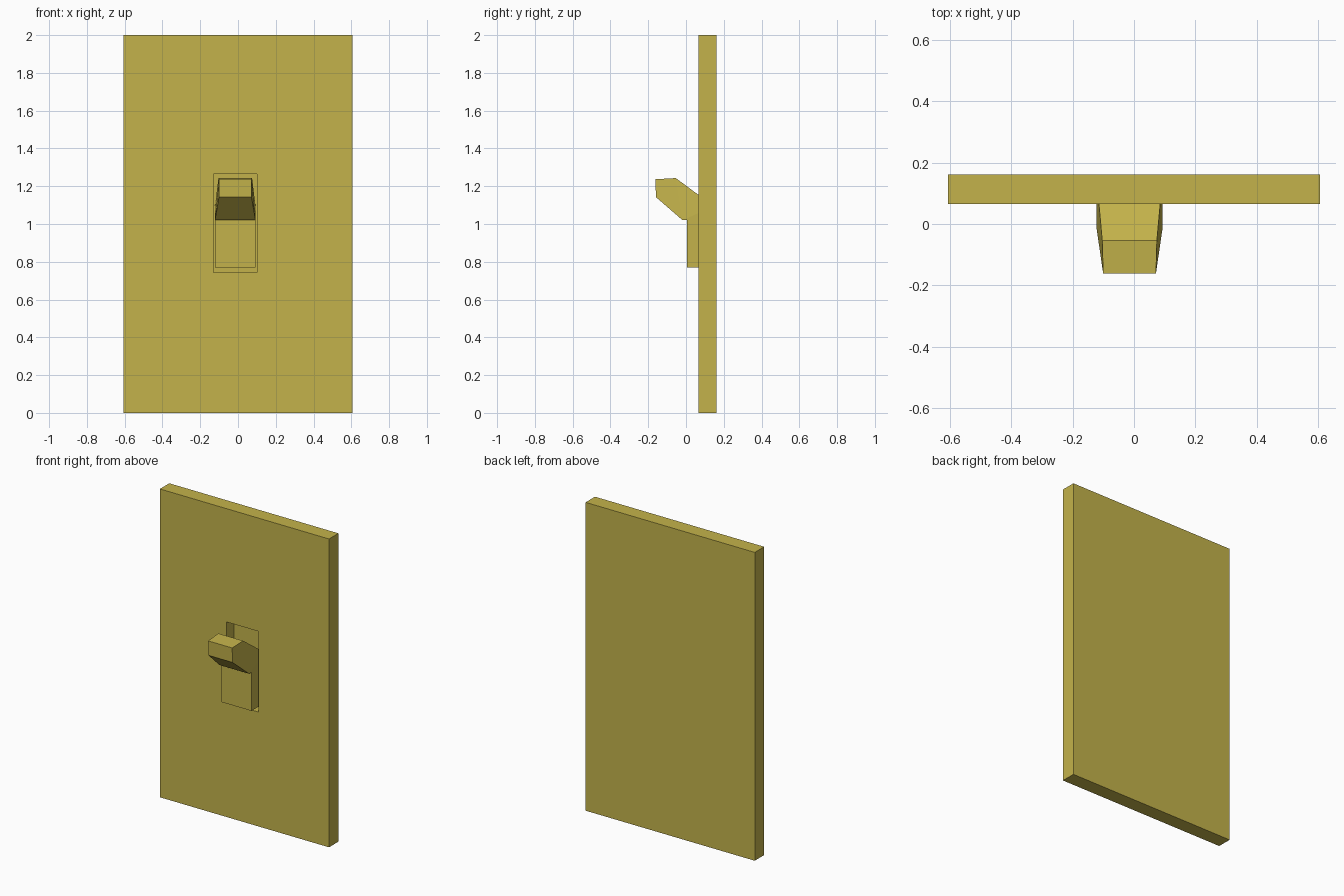
import bpy, bmesh

if "Cube" in bpy.data.objects:
    bpy.data.objects.remove(bpy.data.objects["Cube"])

CX = -0.0145            # toggle and slot sit slightly left of centre
FRONT, BACK, FLOOR = 0.066, 0.162, 0.146

mat = bpy.data.materials.new("brass")
mat.diffuse_color = (0.55, 0.45, 0.07, 1)
mat.use_nodes = True
mat.node_tree.nodes["Principled BSDF"].inputs["Base Color"].default_value = mat.diffuse_color


def finish(bm, name):
    bmesh.ops.recalc_face_normals(bm, faces=bm.faces[:])
    mesh = bpy.data.meshes.new(name)
    bm.to_mesh(mesh)
    bm.free()
    mesh.materials.append(mat)
    ob = bpy.data.objects.new(name, mesh)
    bpy.context.collection.objects.link(ob)
    return ob


def bridge(bm, a, b):
    n = len(a)
    for i in range(n):
        j = (i + 1) % n
        bm.faces.new((a[i], a[j], b[j], b[i]))


def rect(bm, cx, hw, z0, z1, y):
    return [bm.verts.new((cx + sx * hw, y, z))
            for sx, z in ((-1, z0), (1, z0), (1, z1), (-1, z1))]


# Wall plate with a recessed slot: back, front rim, slot rim, slot floor
bm = bmesh.new()
loops = [rect(bm, 0, 0.607, 0, 2, BACK),
         rect(bm, 0, 0.607, 0, 2, FRONT),
         rect(bm, CX, 0.116, 0.742, 1.265, FRONT),
         rect(bm, CX, 0.116, 0.742, 1.265, FLOOR)]
for a, b in zip(loops, loops[1:]):
    bridge(bm, a, b)
bm.faces.new(loops[0])
bm.faces.new(loops[-1])
finish(bm, "wall_plate")

# Toggle switch: side profile (y, z, half width), tapering to the tip
profile = [(FLOOR, 0.77, 0.107), (0.006, 0.77, 0.107), (0.006, 1.02, 0.107),
           (-0.018, 1.02, 0.107), (-0.159, 1.142, 0.086),
           (-0.162, 1.237, 0.086), (-0.054, 1.243, 0.089),
           (FLOOR, 1.095, 0.107), (FLOOR, 1.02, 0.107)]
bm = bmesh.new()
sides = [[bm.verts.new((CX + s * w, y, z)) for y, z, w in profile]
         for s in (-1, 1)]
bridge(bm, *sides)
for v in sides:
    bm.faces.new((v[0], v[1], v[2], v[8]))      # lower block cheek
    bm.faces.new((v[2], v[3], v[7], v[8]))      # lever root cheek
    bm.faces.new((v[3], v[6], v[7]))
    bm.faces.new(v[3:7])                        # lever tip cheek
finish(bm, "toggle_switch")
